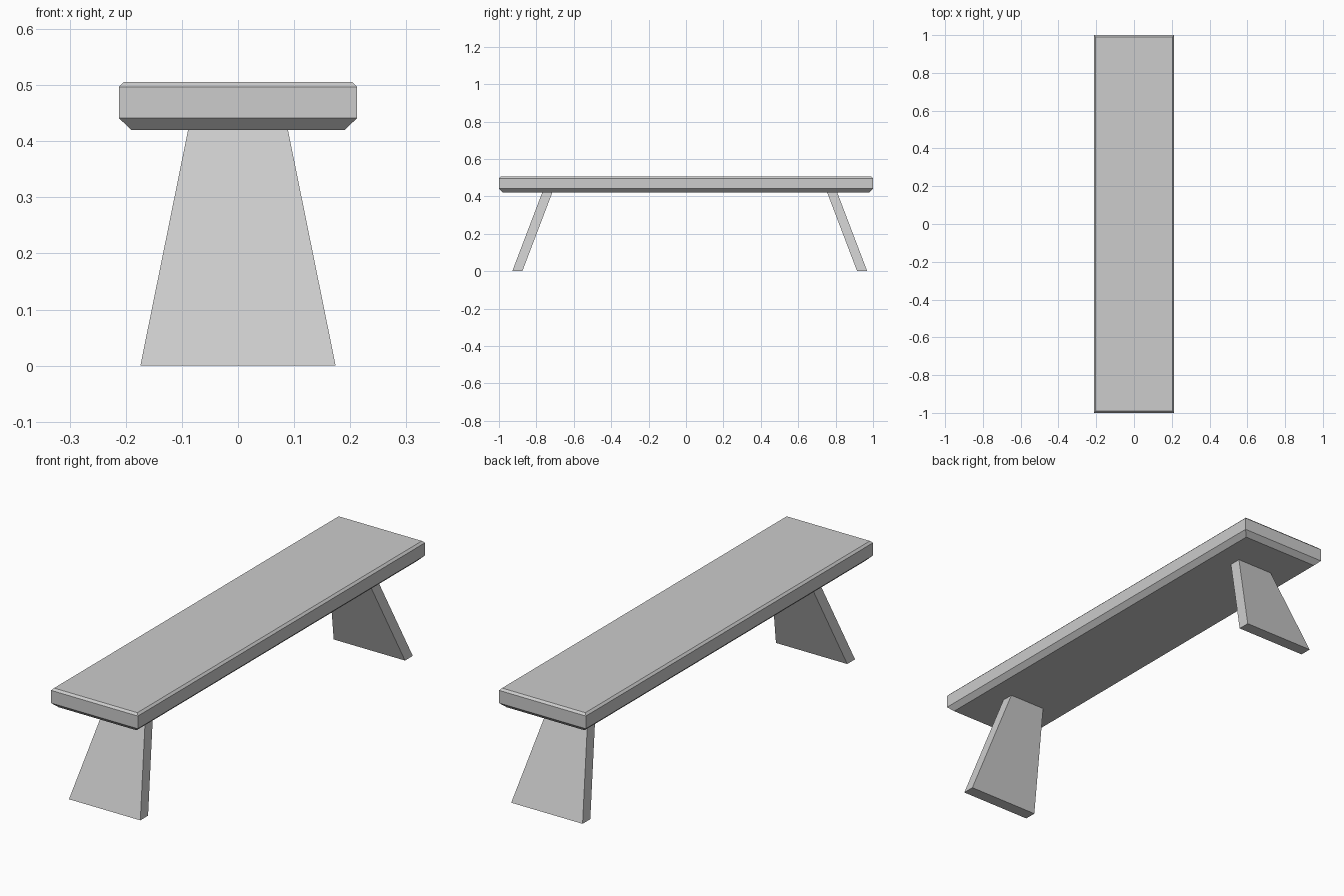
import bpy

if "Cube" in bpy.data.objects:
    bpy.data.objects.remove(bpy.data.objects["Cube"])

grey = bpy.data.materials.new("plain grey")
grey.diffuse_color = (0.604, 0.604, 0.604, 1)
grey.use_nodes = True
grey.node_tree.nodes["Principled BSDF"].inputs["Base Color"].default_value = grey.diffuse_color


def loft(name, rings):
    """Solid through rectangles given as (z, x_min, x_max, y_min, y_max), bottom to top."""
    verts, faces = [], [(3, 2, 1, 0)]
    for z, x0, x1, y0, y1 in rings:
        verts += [(x0, y0, z), (x1, y0, z), (x1, y1, z), (x0, y1, z)]
    for r in range(len(rings) - 1):
        a = 4 * r
        for i in range(4):
            j = (i + 1) % 4
            faces.append((a + i, a + j, a + 4 + j, a + 4 + i))
    n = len(verts)
    faces.append((n - 4, n - 3, n - 2, n - 1))
    mesh = bpy.data.meshes.new(name)
    mesh.from_pydata(verts, [], faces)
    mesh.materials.append(grey)
    obj = bpy.data.objects.new(name, mesh)
    bpy.context.collection.objects.link(obj)
    return obj


# Seat plank: wide chamfer underneath, narrow chamfer on top
W, L = 0.212, 1.0
loft("seat", [(z, -W + c, W - c, -L + c, L - c)
              for z, c in ((0.42, 0.022), (0.441, 0), (0.497, 0), (0.506, 0.009))])

# Splayed, tapered slab legs
for name, foot, top in (("front_leg", -0.902, -0.742), ("back_leg", 0.942, 0.782)):
    loft(name, [(z, -w, w, y - 0.027, y + 0.027)
                for z, w, y in ((0, 0.174, foot), (0.42, 0.089, top))])
